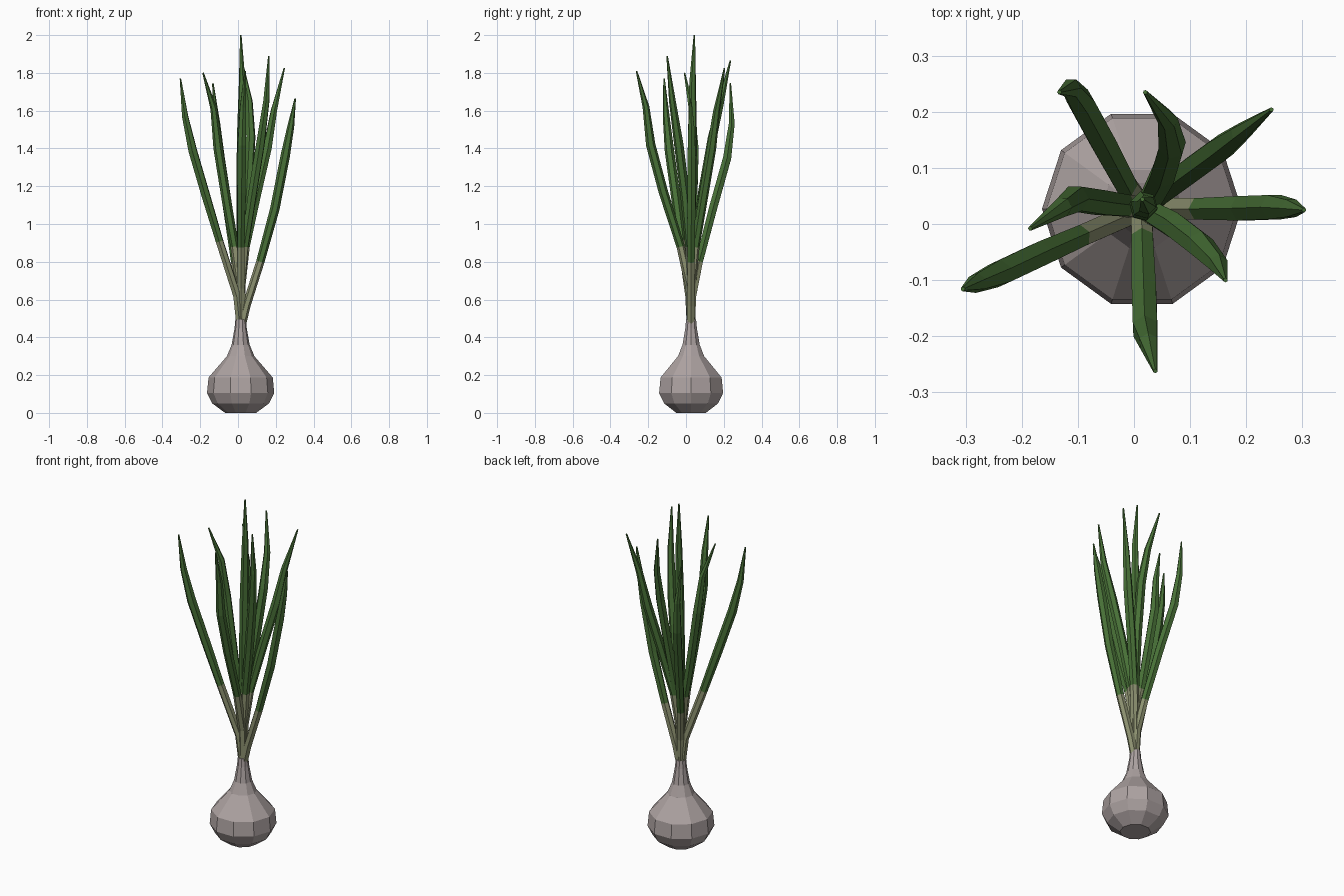
import bpy, bmesh, math
from mathutils import Vector

if "Cube" in bpy.data.objects:
    bpy.data.objects.remove(bpy.data.objects["Cube"])

CX, CY = 0.014, 0.027   # stem axis


def material(name, rgb):
    m = bpy.data.materials.new(name)
    m.diffuse_color = (*rgb, 1)
    m.use_nodes = True
    m.node_tree.nodes["Principled BSDF"].inputs["Base Color"].default_value = m.diffuse_color
    return m


SKIN = material("bulb skin", (0.42, 0.365, 0.36))
PALE = material("pale stalk", (0.27, 0.29, 0.165))
GREEN = material("leaf green", (0.065, 0.165, 0.038))


def skin_rings(name, rings, mats, rule):
    """Join successive vertex rings, cap both ends, colour by segment index."""
    bm = bmesh.new()
    loops = [[bm.verts.new(p) for p in r] for r in rings]
    n = len(loops[0])
    for i, (a, b) in enumerate(zip(loops, loops[1:])):
        for k in range(n):
            f = bm.faces.new((a[k], a[(k + 1) % n], b[(k + 1) % n], b[k]))
            f.material_index = rule(i)
    bm.faces.new(loops[0][::-1]).material_index = rule(0)
    bm.faces.new(loops[-1]).material_index = rule(len(loops) - 2)
    bmesh.ops.recalc_face_normals(bm, faces=bm.faces)
    me = bpy.data.meshes.new(name)
    bm.to_mesh(me)
    bm.free()
    for m in mats:
        me.materials.append(m)
    ob = bpy.data.objects.new(name, me)
    bpy.context.collection.objects.link(ob)
    return ob


# Bulb: ten-sided lathe from base to neck
profile = [(0.082, 0), (0.15, 0.05), (0.178, 0.105), (0.17, 0.187),
           (0.073, 0.30), (0.048, 0.36), (0.032, 0.45), (0.028, 0.495)]
skin_rings("bulb", [[(CX + r * math.cos(k * math.pi / 5),
                      CY + r * math.sin(k * math.pi / 5), z) for k in range(10)]
                    for r, z in profile], [SKIN], lambda i: 0)


def leaf(name, path):
    """Six-sided tapering leaf; the part below path[1] is pale."""
    pts = [Vector((CX, CY, 0.44))] + [Vector(p) for p in path]
    turn = math.atan2(pts[-2].y - CY, pts[-2].x - CX)
    last = len(pts) - 1
    rings = []
    for i, p in enumerate(pts):
        t = (pts[min(i + 1, last)] - pts[max(i - 1, 0)]).normalized()
        q = Vector((0, 0, 1)).rotation_difference(t)
        r = 0.004 if i == last else 0.018 if i == last - 1 else 0.022 if i < 3 else 0.025
        rings.append([p + q @ Vector((r * math.cos(turn + k * math.pi / 3),
                                      r * math.sin(turn + k * math.pi / 3), 0))
                      for k in range(6)])
    skin_rings(name, rings, [PALE, GREEN], lambda i: 0 if i < 2 else 1)


# Leaves: each path starts above the neck, second point is the colour change
leaf("leaf_right", [(.045, .027, .57), (.118, .027, .80), (.195, .028, 1.08),
                    (.25, .03, 1.36), (.28, .028, 1.52), (.303, .025, 1.665)])
leaf("leaf_back_right", [(.02, .03, .68), (.042, .05, .88), (.10, .095, 1.16),
                         (.155, .135, 1.40), (.19, .162, 1.60), (.245, .204, 1.825)])
leaf("leaf_back", [(.018, .03, .68), (.03, .045, .88), (.053, .09, 1.18),
                   (.068, .14, 1.46), (.06, .185, 1.65), (.02, .235, 1.865)])
leaf("leaf_back_left", [(.01, .035, .62), (-.015, .07, .80), (-.055, .145, 1.09),
                        (-.095, .218, 1.35), (-.112, .242, 1.53), (-.133, .235, 1.745)])
leaf("leaf_centre", [(.014, .027, .68), (.014, .027, .88), (.016, .03, 1.15),
                     (.018, .034, 1.45), (.022, .035, 1.75), (.015, .044, 2.0)])
leaf("leaf_front_right", [(.018, .024, .68), (.035, .018, .88), (.075, -.005, 1.15),
                          (.118, -.038, 1.42), (.15, -.072, 1.65), (.163, -.1, 1.89)])
leaf("leaf_front", [(.014, .02, .66), (.015, -.028, .88), (.018, -.12, 1.17),
                    (.02, -.187, 1.42), (.026, -.212, 1.62), (.038, -.262, 1.81)])
leaf("leaf_left_low", [(-.005, .018, .62), (-.098, -.023, .91), (-.17, -.055, 1.15),
                       (-.24, -.088, 1.39), (-.28, -.105, 1.57), (-.305, -.116, 1.77)])
leaf("leaf_left", [(.008, .029, .68), (-.018, .033, .88), (-.06, .038, 1.12),
                   (-.105, .045, 1.40), (-.128, .03, 1.61), (-.185, -.008, 1.8)])
